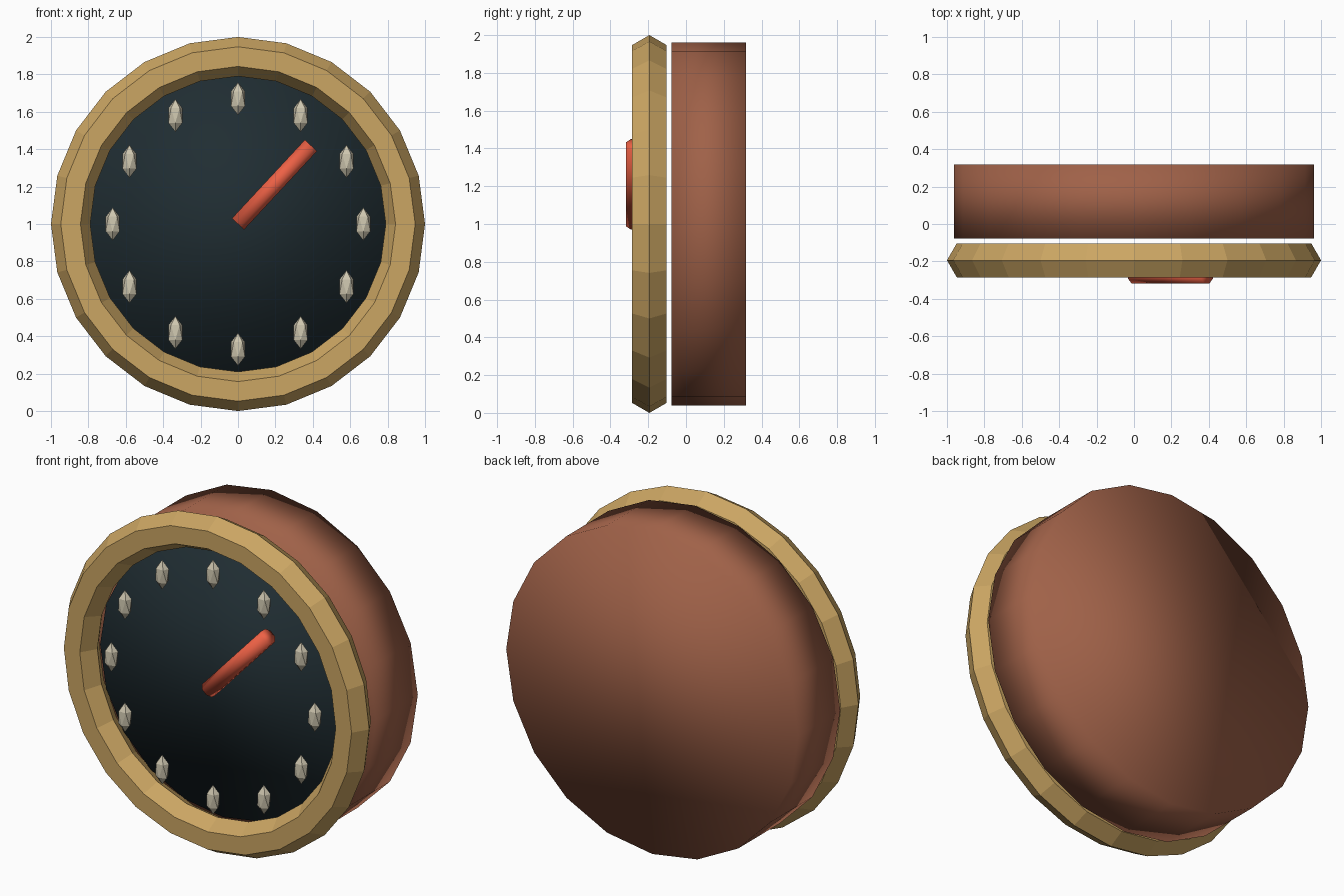
import bpy
from math import pi, sin, cos, atan2, hypot

if "Cube" in bpy.data.objects:
    bpy.data.objects.remove(bpy.data.objects["Cube"])


def material(name, rgb):
    m = bpy.data.materials.new(name)
    m.diffuse_color = (*rgb, 1)
    m.use_nodes = True
    m.node_tree.nodes["Principled BSDF"].inputs["Base Color"].default_value = m.diffuse_color
    return m


wood = material("red_brown", (0.35, 0.12, 0.065))
brass = material("brass", (0.60, 0.38, 0.125))
dark = material("dark_blue", (0.014, 0.026, 0.032))
red = material("red", (0.85, 0.12, 0.06))
bone = material("bone", (0.62, 0.57, 0.43))


def finish(name, mat, smooth=False):
    o = bpy.context.object
    o.name = name
    o.data.materials.append(mat)
    if smooth:
        bpy.ops.object.shade_smooth()
    return o


def disc(name, mat, radius, front, back, sides):
    bpy.ops.mesh.primitive_cylinder_add(
        vertices=sides, radius=radius, depth=back - front,
        location=(0, (front + back) / 2, 1), rotation=(pi / 2, 0, 0))
    return finish(name, mat, True)


# Drum body and dial plate
disc("body", wood, 0.962, -0.077, 0.317, 20)
disc("dial", dark, 0.81, -0.14, -0.105, 20)

# Faceted rim with hexagonal section
bpy.ops.mesh.primitive_torus_add(
    major_segments=24, minor_segments=6, major_radius=0.895, minor_radius=0.105,
    location=(0, -0.194, 1), rotation=(pi / 2, 0, 0))
finish("rim", brass)

# Twelve upright crystal markers
for i in range(12):
    a = i * pi / 6
    bpy.ops.mesh.primitive_ico_sphere_add(
        subdivisions=1, radius=1, rotation=(0, 0, pi / 2),
        location=(0.67 * sin(a), -0.235, 1 + 0.67 * cos(a)))
    bpy.context.object.scale = (0.035, 0.044, 0.088)
    finish(f"hour_marker_{i + 1}", bone)

# Pointer hand, an eight-sided rod from the centre outwards
dx, dz = 0.39, 0.42
bpy.ops.mesh.primitive_cylinder_add(
    vertices=8, radius=0.048, depth=hypot(dx, dz),
    location=(dx / 2, -0.273, 1 + dz / 2), rotation=(0, atan2(dx, dz), 0))
hand = finish("hand", red, True)
for v in hand.data.vertices:  # turn a flat side to the front
    x, y = v.co.x, v.co.y
    c, s = cos(pi / 8), sin(pi / 8)
    v.co.x, v.co.y = x * c - y * s, x * s + y * c
